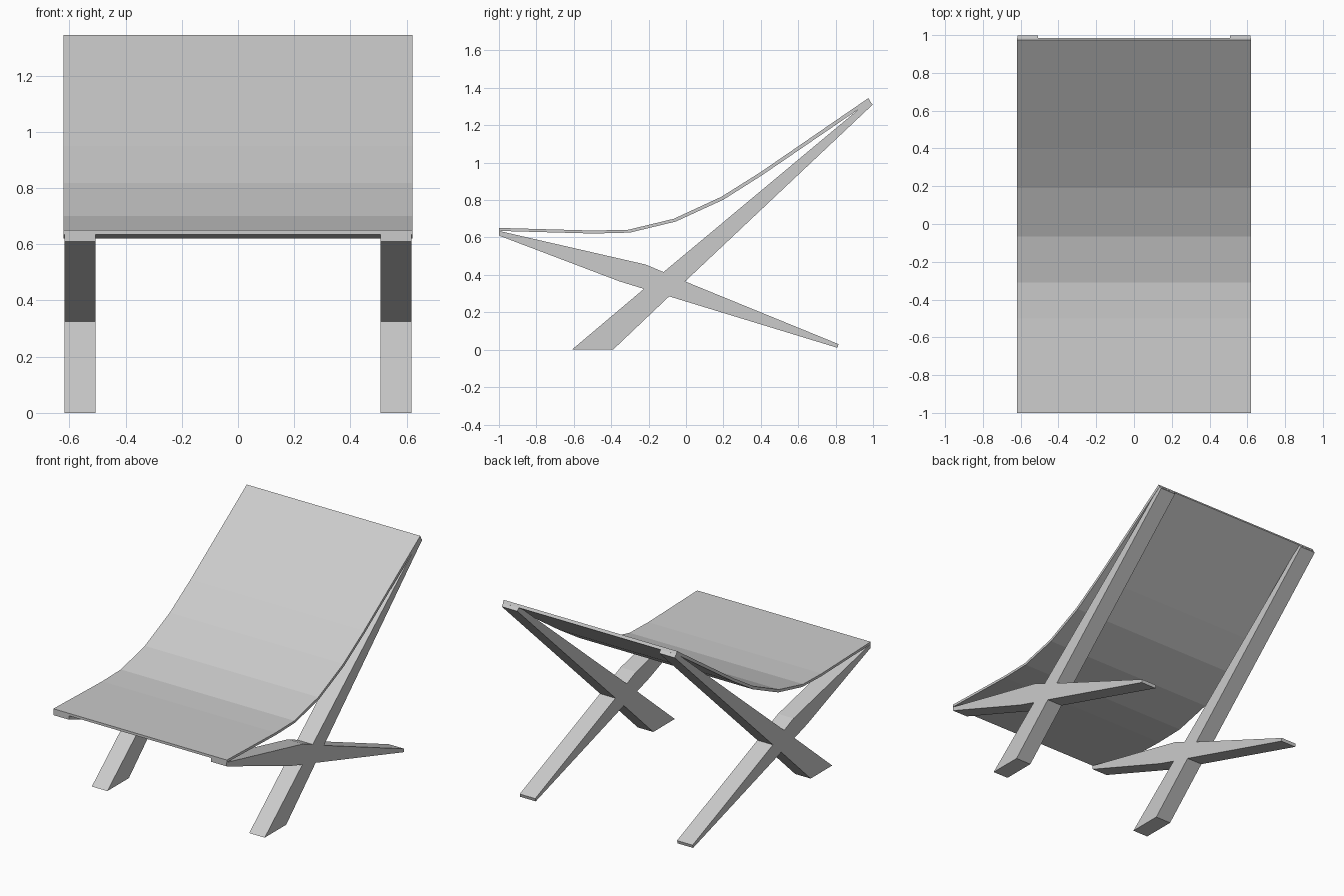
import bpy, bmesh

if "Cube" in bpy.data.objects:
    bpy.data.objects.remove(bpy.data.objects["Cube"])


def extrude_profile(name, profile, x0, x1):
    """Extrude a closed (y, z) outline from x0 to x1."""
    bm = bmesh.new()
    face = bm.faces.new([bm.verts.new((x0, y, z)) for y, z in profile])
    ext = bmesh.ops.extrude_face_region(bm, geom=[face])
    moved = [v for v in ext["geom"] if isinstance(v, bmesh.types.BMVert)]
    bmesh.ops.translate(bm, verts=moved, vec=(x1 - x0, 0, 0))
    bmesh.ops.recalc_face_normals(bm, faces=bm.faces)
    mesh = bpy.data.meshes.new(name)
    bm.to_mesh(mesh)
    bm.free()
    obj = bpy.data.objects.new(name, mesh)
    bpy.context.collection.objects.link(obj)
    return obj


# Crossed side frames: long back rail and short seat rail joined in an X
frame = [(-1.0, 0.635), (-0.215, 0.455), (-0.12, 0.415), (0.98, 1.333),
         (0.998, 1.31), (-0.005, 0.365), (0.815, 0.03), (0.81, 0.01),
         (-0.09, 0.285), (-0.39, 0.0), (-0.61, 0.0), (-0.225, 0.325),
         (-0.355, 0.365), (-1.0, 0.61)]
for side, x0, x1 in (("left", -0.618, -0.507), ("right", 0.507, 0.618)):
    extrude_profile(side + "_cross_frame", frame, x0, x1)

# Sling seat: thin curved sheet from the front edge to the top of the back
top = [(-1.0, 0.651), (-0.5, 0.637), (-0.31, 0.641), (-0.065, 0.70),
       (0.19, 0.818), (0.40, 0.95), (0.975, 1.345)]
bottom = [(-1.0, 0.635), (-0.495, 0.621), (-0.30, 0.626), (-0.055, 0.685),
          (0.20, 0.802), (0.41, 0.935), (0.985, 1.328)]
extrude_profile("sling_seat", top + bottom[::-1], -0.62, 0.62)
